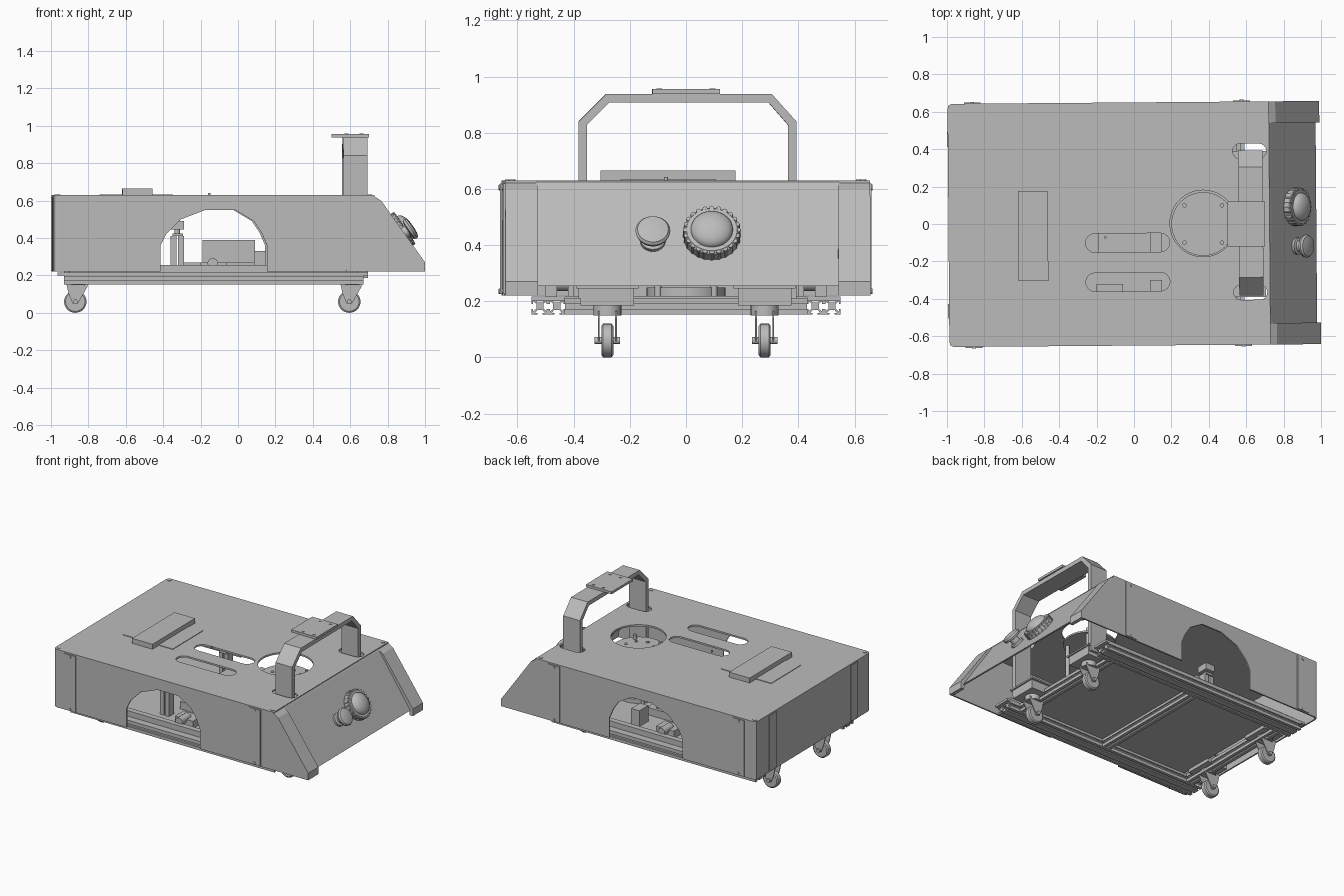
import bpy, bmesh, math
from mathutils import Vector, Matrix

cube = bpy.data.objects.get("Cube")
if cube:
    bpy.data.objects.remove(cube)

grey = bpy.data.materials.new("plain_grey")
grey.use_nodes = True
grey.diffuse_color = (0.5, 0.5, 0.5, 1)
grey.node_tree.nodes["Principled BSDF"].inputs["Base Color"].default_value = (0.5, 0.5, 0.5, 1)


def finish(name, bm, smooth=False):
    bmesh.ops.recalc_face_normals(bm, faces=bm.faces)
    mesh = bpy.data.meshes.new(name)
    bm.to_mesh(mesh)
    bm.free()
    mesh.materials.append(grey)
    ob = bpy.data.objects.new(name, mesh)
    bpy.context.collection.objects.link(ob)
    if smooth:
        bpy.ops.object.select_all(action='DESELECT')
        ob.select_set(True)
        bpy.context.view_layer.objects.active = ob
        bpy.ops.object.shade_smooth_by_angle(angle=math.radians(35))
    return ob


def add_prism(bm, pts, axis, a, b):
    """Outline in the two other axes, extruded along axis from a to b."""
    place = {'x': lambda p, t: (t, p[0], p[1]),
             'y': lambda p, t: (p[0], t, p[1]),
             'z': lambda p, t: (p[0], p[1], t)}[axis]
    face = bm.faces.new([bm.verts.new(place(p, a)) for p in pts])
    ext = bmesh.ops.extrude_face_region(bm, geom=[face])["geom"]
    move = Vector(place((0, 0), b - a))
    bmesh.ops.translate(bm, vec=move, verts=[v for v in ext if isinstance(v, bmesh.types.BMVert)])


def prism(name, pts, axis, a, b):
    bm = bmesh.new()
    add_prism(bm, pts, axis, a, b)
    return finish(name, bm)


def rect(x0, x1, y0, y1):
    return [(x0, y0), (x1, y0), (x1, y1), (x0, y1)]


def box(name, x, y, z):
    return prism(name, rect(*x, *y), 'z', *z)


def lathe(name, profile, loc, direction=(0, 0, 1), segs=32):
    """Turn (radius, height) points about a direction."""
    bm = bmesh.new()
    rings = [[bm.verts.new((r * math.cos(t), r * math.sin(t), h))
              for t in (math.tau * i / segs for i in range(segs))] for r, h in profile]
    for lo, hi in zip(rings, rings[1:]):
        for i in range(segs):
            j = (i + 1) % segs
            bm.faces.new((lo[i], lo[j], hi[j], hi[i]))
    bm.faces.new(rings[0])
    bm.faces.new(rings[-1])
    turn = Vector((0, 0, 1)).rotation_difference(Vector(direction)).to_matrix().to_4x4()
    bm.transform(Matrix.Translation(loc) @ turn)
    return finish(name, bm, True)


def rod(name, r, length, loc, direction=(0, 0, 1), segs=16):
    return lathe(name, [(r, 0), (r, length)], loc, direction, segs)


def stadium(x0, x1, y0, y1, n=8):
    r = (y1 - y0) / 2
    out = []
    for cx, start in ((x1 - r, -90), (x0 + r, 90)):
        for i in range(n + 1):
            t = math.radians(start + 180 * i / n)
            out.append((cx + r * math.cos(t), y0 + r + r * math.sin(t)))
    return out


def circle(cx, cy, r, n=40):
    return [(cx + r * math.cos(math.tau * i / n), cy + r * math.sin(math.tau * i / n)) for i in range(n)]


hood = []

# Side walls with the arched opening, tabs and screws
arch = [(-.42, .22), (-.42, .36), (-.39, .42), (-.31, .5), (-.18, .55),
        (-.02, .55), (.08, .49), (.12, .43), (.15, .36), (.15, .22)]
side = [(-.97, .22)] + arch + [(.995, .22), (.995, .27), (.76, .6), (.72, .625), (-.97, .625)]
for s, tag in ((1, "left"), (-1, "right")):
    hood.append(prism(tag + "_side_wall", side, 'y', s * .64, s * .65))
    for x in (-.86, .58):
        hood.append(box(tag + "_wall_tab", (x - .045, x + .045), sorted((s * .65, s * .656)), (.225, .62)))
        for z in (.235, .605):
            hood.append(rod("wall_screw", .01, .004, (x, s * .656, z), (0, s, 0), 12))
    # Raised sloping frame at each side of the nose
    frame = [(.72, .625), (.76, .6), (.995, .27), (.995, .22), (.97, .22), (.965, .262), (.735, .59)]
    hood.append(prism(tag + "_nose_frame", frame, 'y', s * .535, s * .64))

# Rear wall with rounded corners
outer = [(-.965, -.65), (-.978, -.647), (-.988, -.638), (-.992, -.62)]
outer += [(x, -y) for x, y in reversed(outer)]
inner = [(x + .01, y * .985) for x, y in reversed(outer)]
hood.append(prism("rear_wall", outer + inner, 'z', .22, .625))
for s in (-1, 1):
    hood.append(box("rear_wall_tab", (-.997, -.99), sorted((s * .42, s * .5)), (.225, .62)))

# Top panel with its openings
top = prism("top_panel", [(.725, -.65), (.725, .65)] + list(reversed(outer)), 'z', .618, .63)
bm = bmesh.new()
for outline in (stadium(-.26, .19, -.15, -.05), stadium(-.26, .19, -.36, -.26),
                stadium(.53, .71, .345, .425), stadium(.53, .71, -.41, -.33), circle(.37, 0, .178)):
    add_prism(bm, outline, 'z', .55, .7)
cutter = finish("panel_cutter", bm)
cutter.hide_render = True
mod = top.modifiers.new("openings", 'BOOLEAN')
mod.operation, mod.solver, mod.object = 'DIFFERENCE', 'EXACT', cutter
bpy.context.view_layer.objects.active = top
bpy.ops.object.modifier_apply(modifier=mod.name)
bpy.data.objects.remove(cutter)
hood.append(top)
for x in (-.965, .7):
    for y in (-.625, .625):
        hood.append(rod("top_screw", .012, .003, (x, y, .63), segs=12))

# Sloping front panel
hood.append(prism("front_panel", [(.725, .625), (.735, .612), (.975, .255), (.962, .255), (.72, .612)],
                  'y', -.54, .54))

# Low box and thin plate on the top
hood.append(box("top_plate", (-.74, -.35), (-.23, .11), (.63, .634)))
hood.append(box("top_box", (-.62, -.46), (-.3, .18), (.63, .665)))
hood.append(rod("top_pin", .007, .012, (-.155, -.07, .63), segs=12))

# Carrying handle
path = [(-.388, .21), (-.388, .84), (-.29, .938), (.3, .938), (.388, .84), (.388, .21)]
back = [(.358, .21), (.358, .828), (.288, .908), (-.278, .908), (-.358, .828), (-.358, .21)]
hood.append(prism("handle", path + back, 'x', .56, .69))
hood.append(box("handle_plate", (.5, .7), (-.125, .115), (.938, .955)))
for x in (.58, .66):
    for y in (-.1, .09):
        hood.append(rod("handle_plate_screw", .01, .003, (x, y, .955), segs=12))

# Dome button and mushroom stop button on the front panel
normal = (.83, 0, .558)
dome = [(.1, 0), (.1, .035), (.09, .045), (.075, .045)]
dome += [(.075 * math.cos(math.radians(a)), .045 + .04 * math.sin(math.radians(a))) for a in range(10, 90, 10)]
hood.append(lathe("dome_button", dome, (.856, .085, .43), normal, 40))
for i in range(24):
    t = math.tau * i / 24
    off = Vector((-.558, 0, .83)) * math.cos(t) * .094 + Vector((0, 1, 0)) * math.sin(t) * .094
    hood.append(rod("dome_rim_bead", .009, .044, Vector((.856, .085, .43)) + off, normal, 8))
hood.append(lathe("stop_button", [(.045, 0), (.045, .018), (.03, .022), (.03, .05), (.058, .056),
                                  (.062, .07), (.055, .08), (.035, .085), (.01, .087)],
                  (.865, -.125, .412), normal))

# The hood sits turned very slightly on the frame
for ob in hood:
    ob.matrix_world = Matrix.Rotation(math.radians(.45), 4, 'Z') @ ob.matrix_world

# Slotted frame rails, two side by side on each side
quarter = [(-.03, -.03), (-.009, -.03), (-.009, -.024), (-.018, -.024), (-.009, -.013),
           (.009, -.013), (.018, -.024), (.009, -.024), (.009, -.03)]


def rail(name, axis, a, b, centre, z):
    pts = []
    for k in range(4):
        c, s = round(math.cos(k * math.pi / 2)), round(math.sin(k * math.pi / 2))
        pts += [(centre + x * c - y * s, z + x * s + y * c) for x, y in quarter]
    return prism(name, pts, axis, a, b)


for s in (-1, 1):
    for y in (.46, .52):
        rail("side_rail", 'x', -.93, .67, s * y, .182)
    box("rail_cover", (-.965, .695), sorted((s * .43, s * .55)), (.2, .216))
    box("rail_strip", (-.9, .64), sorted((s * .46, s * .5)), (.216, .255))
for x in (-.83, -.13, .56):
    rail("cross_rail", 'y', -.43, .43, x, .182)

# Deck plate
box("deck_plate", (-.78, .54), (-.43, .43), (.208, .218))

# Swivel casters
for x in (-.87, .595):
    for s in (-1, 1):
        y = s * .28
        box("caster_bracket", (x - .06, x + .1), (y - .095, y + .095), (.185, .25))
        box("caster_plate", (x - .07, x + .11), (y - .11, y + .11), (.245, .255))
        rod("caster_swivel", .05, .04, (x + .015, y, .15), segs=24)
        fork = [(x - .05, .165), (x + .065, .165), (x + .065, .14), (x + .014, .05), (x - .014, .05), (x - .035, .1)]
        for e in (-1, 1):
            prism("caster_fork", fork, 'y', y + e * .028, y + e * .034)
        lathe("caster_wheel", [(.052, 0), (.06, .006), (.06, .036), (.052, .042)],
              (x, y - .021, .06), (0, 1, 0))
        rod("caster_axle", .013, .09, (x, y - .045, .06), (0, 1, 0))

# Round sensor mount under the top opening
rod("sensor_disc", .17, .012, (.37, 0, .535), segs=40)
rod("sensor_base", .14, .03, (.37, 0, .218), segs=40)
for i in range(8):
    t = math.tau * i / 8
    rod("sensor_disc_screw", .01, .006, (.37 + .1 * math.cos(t), .1 * math.sin(t), .547), segs=12)
for x in (.27, .47):
    for y in (-.1, .1):
        rod("sensor_post", .012, .36, (x, y, .218), segs=12)

# Inner equipment on the deck
box("battery_box", (-.19, .09), (-.2, .2), (.27, .39))
box("battery_tray", (-.3, .15), (-.22, .22), (.218, .27))
for s in (-1, 1):
    for x in (-.345, -.305):
        box("mast", (x - .015, x + .015), sorted((s * .3, s * .36)), (.218, .41))
    box("mast_bracket", (-.35, -.295), sorted((s * .29, s * .37)), (.41, .425))
    rod("mast_pin", .015, .07, (-.325, s * .33, .425))
    box("mast_head", (-.36, -.29), sorted((s * .29, s * .37)), (.445, .49))
    box("side_module", (.085, .15), sorted((s * .3, s * .4)), (.218, .33))
    box("motor_block", (-.2, -.06), sorted((s * .32, s * .42)), (.218, .27))
    rod("motor", .028, .1, (-.135, s * .42 - .05, .265), (0, 1, 0))
